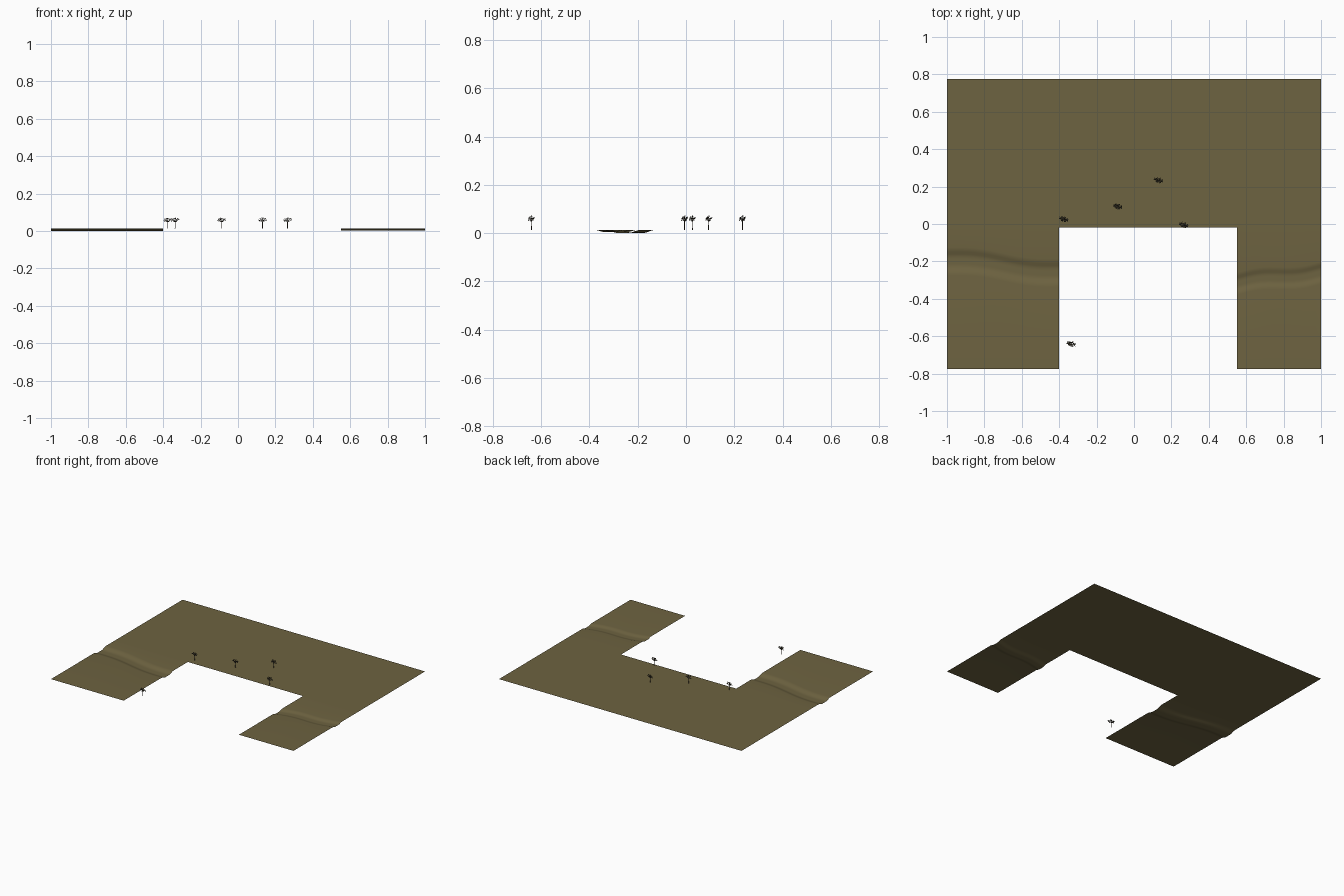
import bpy, bmesh, math, random
from mathutils import Vector

if "Cube" in bpy.data.objects:
    bpy.data.objects.remove(bpy.data.objects["Cube"], do_unlink=True)

TOP = 0.013


def material(name, rgb):
    m = bpy.data.materials.new(name)
    m.use_nodes = True
    m.diffuse_color = (*rgb, 1)
    m.node_tree.nodes["Principled BSDF"].inputs["Base Color"].default_value = (*rgb, 1)
    return m


def add_object(name, bm, mats):
    me = bpy.data.meshes.new(name)
    bm.to_mesh(me)
    bm.free()
    for m in mats:
        me.materials.append(m)
    ob = bpy.data.objects.new(name, me)
    bpy.context.collection.objects.link(ob)
    return ob


earth = material("dry olive earth", (0.155, 0.125, 0.052))
bark = material("dark bark", (0.045, 0.035, 0.024))
leaf = material("dusky leaves", (0.05, 0.044, 0.026))


# Ground arm crossed by a shallow dry riverbed
def ground_arm(name, x0, x1, c0, c1, half, depth, cols=16, rows=12):
    bm = bmesh.new()
    grid = []
    for i in range(cols + 1):
        t = i / cols
        x = x0 + (x1 - x0) * t
        centre = c0 + (c1 - c0) * t + 0.012 * math.sin(t * math.tau)
        line = [bm.verts.new((x, -0.775, TOP))]
        for j in range(rows + 1):
            s = 2 * j / rows - 1
            dip = depth * min(1, 1.5 * math.cos(s * math.pi / 2) ** 2)
            line.append(bm.verts.new((x, centre + s * half, TOP - dip)))
        line.append(bm.verts.new((x, -0.02, TOP)))
        grid.append(line)
    for a, b in zip(grid, grid[1:]):
        for j in range(len(a) - 1):
            bm.faces.new((a[j], b[j], b[j + 1], a[j + 1])).smooth = True
    return add_object(name, bm, [earth])


ground_arm("right_ground_arm", -1, -0.4, -0.20, -0.26, 0.075, TOP)
ground_arm("left_ground_arm", 0.55, 1, -0.32, -0.26, 0.06, 0.009)

# Flat ground at the back, with its front edge meeting both arms
bm = bmesh.new()
outline = [(-1, -0.02), (-0.4, -0.02), (0.55, -0.02), (1, -0.02), (1, 0.775), (-1, 0.775)]
bm.faces.new([bm.verts.new((x, y, TOP)) for x, y in outline])
add_object("back_ground", bm, [earth])


# Tapered limb between two points
def limb(bm, a, b, r0, r1, sides=5):
    a, b = Vector(a), Vector(b)
    turn = (b - a).to_track_quat("Z", "Y")
    rings = []
    for p, r in ((a, r0), (b, r1)):
        rings.append([bm.verts.new(p + turn @ Vector((r * math.cos(k * math.tau / sides),
                      r * math.sin(k * math.tau / sides), 0))) for k in range(sides)])
    for k in range(sides):
        n = (k + 1) % sides
        bm.faces.new((rings[0][k], rings[0][n], rings[1][n], rings[1][k]))


# Tuft of small leaf blades around a branch tip
def tuft(bm, rng, tip, count=14):
    for _ in range(count):
        d = Vector((rng.uniform(-1, 1), rng.uniform(-1, 1), rng.uniform(-0.6, 0.6))).normalized()
        side = d.cross(Vector((0, 0, 1))).normalized() * 0.0016
        mid, end = tip + d * 0.005, tip + d * 0.009
        f = bm.faces.new([bm.verts.new(p) for p in (tip, mid + side, end, mid - side)])
        f.material_index = 1


# One spreading tree, wider across than deep
def make_tree():
    rng = random.Random(4)
    bm = bmesh.new()
    fork = Vector((0, 0, 0.034))
    limb(bm, (0, 0, 0), fork, 0.0022, 0.0017)
    for k in range(8):
        a = k * math.tau / 8 + 0.3
        x = 0.018 * math.cos(a)
        tip = Vector((x, 0.009 * math.sin(a) - 0.2 * x, 0.044 + 0.006 * (k % 2)))
        limb(bm, fork, tip, 0.0012, 0.0006, 4)
        tuft(bm, rng, tip)
    crown = Vector((0.001, 0, 0.054))
    limb(bm, fork, crown, 0.0014, 0.0006, 4)
    tuft(bm, rng, crown, 18)
    return add_object("tree_1", bm, [bark, leaf])


tree = make_tree()
spots = [(-0.376, 0.026), (-0.336, -0.641), (-0.087, 0.094), (0.131, 0.234), (0.265, -0.006)]
for n, (x, y) in enumerate(spots):
    ob = tree
    if n:
        ob = bpy.data.objects.new(f"tree_{n + 1}", tree.data)
        bpy.context.collection.objects.link(ob)
    ob.location = (x, y, TOP)
